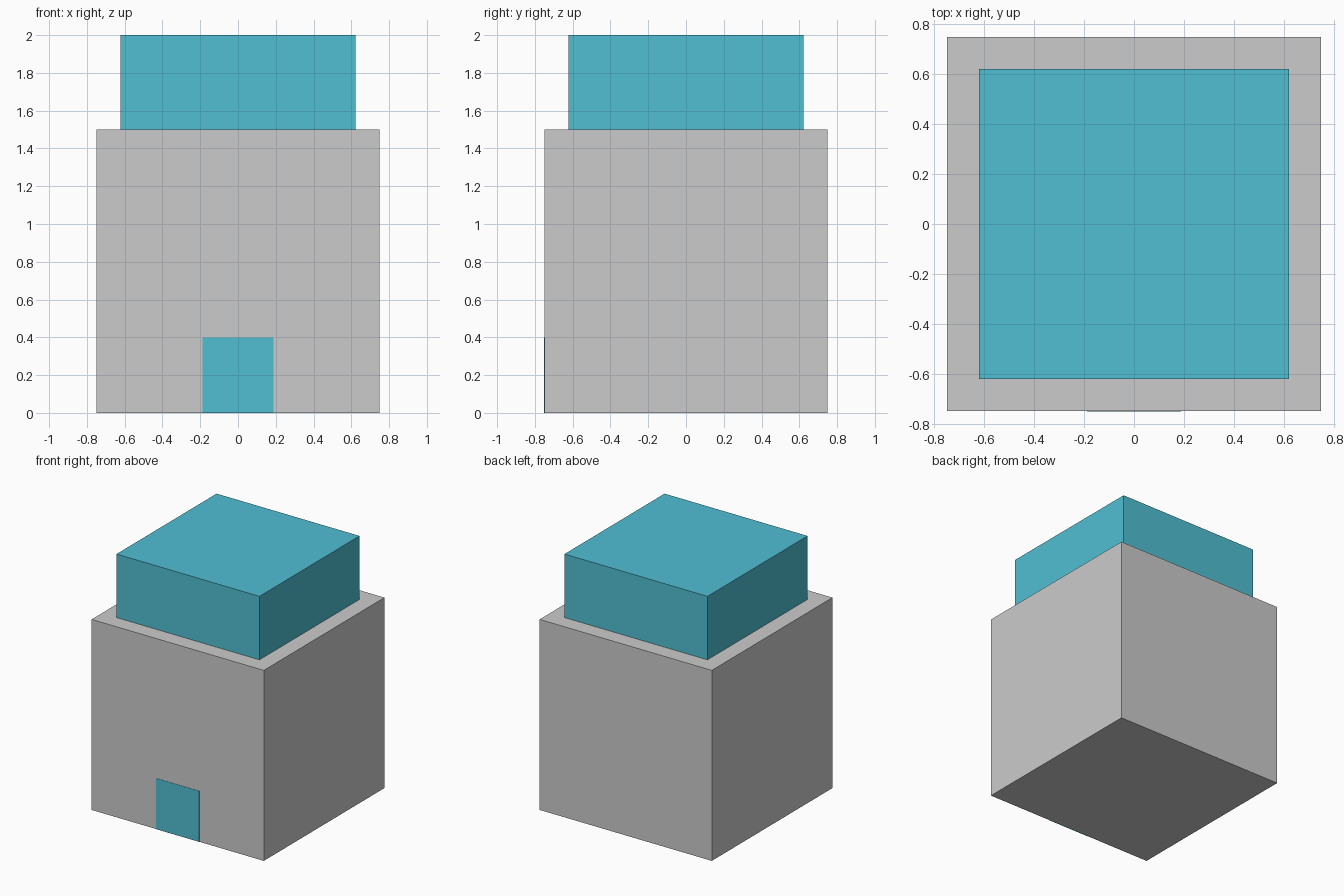
import bpy

if "Cube" in bpy.data.objects:
    bpy.data.objects.remove(bpy.data.objects["Cube"])

teal = bpy.data.materials.new("teal")
teal.diffuse_color = (0.08, 0.52, 0.65, 1)
teal.use_nodes = True
teal.node_tree.nodes["Principled BSDF"].inputs["Base Color"].default_value = teal.diffuse_color


def box(name, size, center, material=None):
    bpy.ops.mesh.primitive_cube_add(size=1, location=center)
    obj = bpy.context.object
    obj.name = name
    obj.scale = size
    bpy.ops.object.transform_apply(location=False, rotation=False, scale=True)
    if material:
        obj.data.materials.append(material)
    return obj


# Main block of the building
box("building_body", (1.5, 1.5, 1.5), (0, 0, 0.75))

# Narrower storey on top
box("upper_storey", (1.245, 1.245, 0.5), (0, 0, 1.75), teal)

# Thin door panel, just proud of the front wall
box("front_door", (0.376, 0.01, 0.4), (0, -0.747, 0.2), teal)
